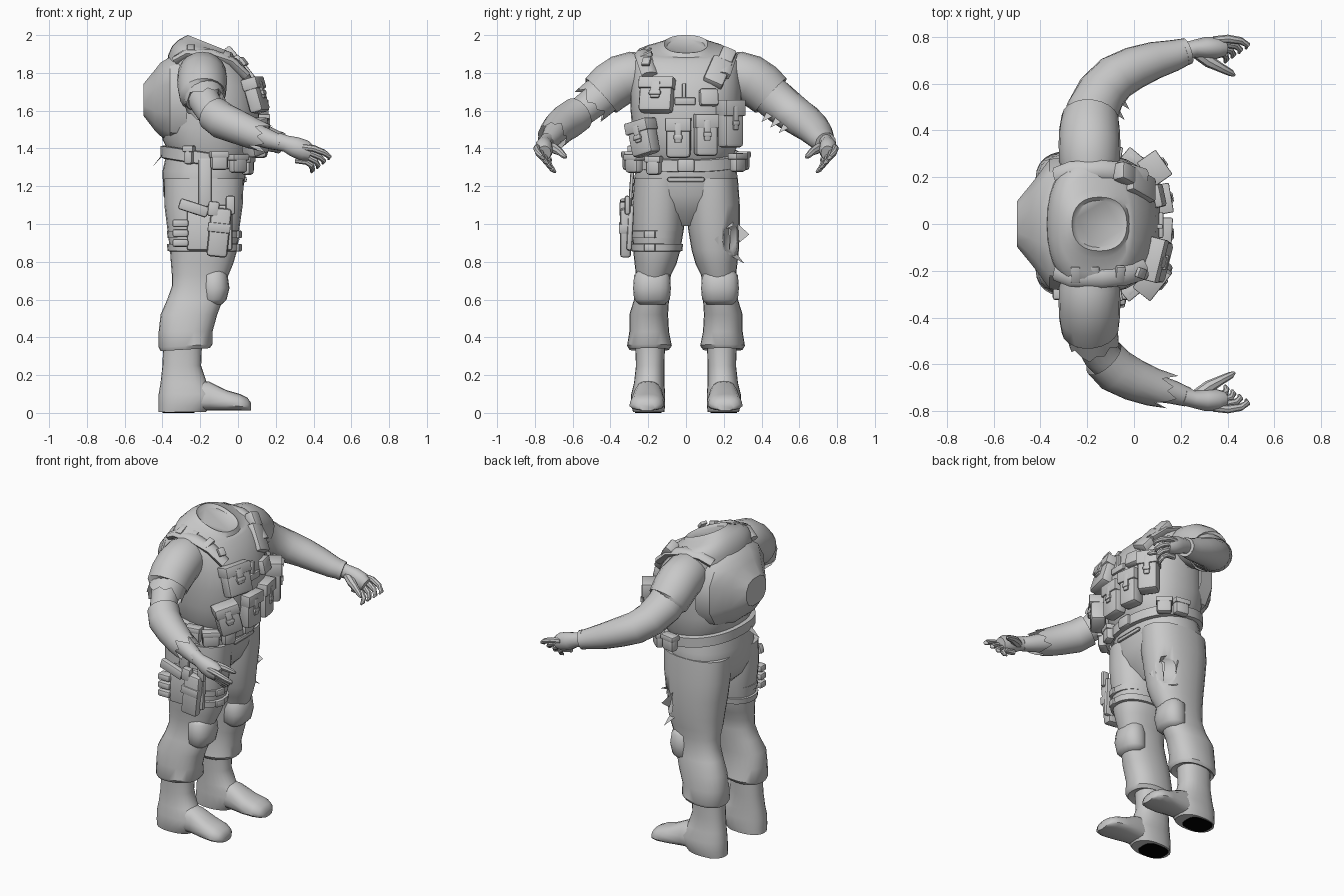
import bpy, bmesh, math
from mathutils import Vector, Matrix

def mat(name, c):
    m = bpy.data.materials.new(name)
    m.diffuse_color = (*c, 1)
    return m

GREY = mat("plain grey", (0.58, 0.58, 0.58))
BLACK = mat("sole black", (0.0, 0.0, 0.0))

def finish(bm, name, m=GREY, angle=40):
    bmesh.ops.recalc_face_normals(bm, faces=bm.faces)
    me = bpy.data.meshes.new(name)
    bm.to_mesh(me)
    bm.free()
    ob = bpy.data.objects.new(name, me)
    bpy.context.collection.objects.link(ob)
    me.materials.append(m)
    bpy.ops.object.select_all(action='DESELECT')
    ob.select_set(True)
    bpy.context.view_layer.objects.active = ob
    bpy.ops.object.shade_smooth_by_angle(angle=math.radians(angle))
    return ob

def skin(name, rings, m=GREY, caps=(True, True), angle=40):
    bm = bmesh.new()
    vs = [[bm.verts.new(p) for p in r] for r in rings]
    n = len(vs[0])
    for a, b in zip(vs, vs[1:]):
        for i in range(n):
            bm.faces.new((a[i], a[(i + 1) % n], b[(i + 1) % n], b[i]))
    for flag, r in zip(caps, (vs[0], vs[-1])):
        if flag:
            bm.faces.new(r)
    return finish(bm, name, m, angle)

def sup(t, p):
    c, s = math.cos(t), math.sin(t)
    return (math.copysign(abs(c) ** (2 / p), c), math.copysign(abs(s) ** (2 / p), s))

def loft(name, rows, s=1, p=2.3, n=24, m=GREY, **k):
    """Stacked oval rings: z, x0, x1, y0, y1, tilt."""
    rings = []
    for z, x0, x1, y0, y1, tilt in rows:
        r = []
        for i in range(n):
            u, v = sup(2 * math.pi * i / n, p)
            dx = u * (x1 - x0) / 2
            r.append(((x0 + x1) / 2 + dx, s * ((y0 + y1) / 2 + v * (y1 - y0) / 2), z + tilt * dx))
        rings.append(r)
    return skin(name, rings, m, **k)

def tube(name, pts, s=1, n=16, jag=0, flat=1, **k):
    """Round tube through x, y, z, radius points; jag makes a torn end."""
    P = [Vector((x, s * y, z)) for x, y, z, r in pts]
    rings = []
    for j, c in enumerate(P):
        t = (P[min(j + 1, len(P) - 1)] - P[max(j - 1, 0)]).normalized()
        a = t.cross(Vector((0, 0, 1))).normalized()
        b = t.cross(a)
        r = pts[j][3]
        end = j == len(P) - 1
        rings.append([c + a * (r * flat * math.cos(2 * math.pi * i / n)) + b * (r * math.sin(2 * math.pi * i / n))
                      + t * (jag * (0, 1.1, .3, -.7, .5)[i % 5] if end else 0) for i in range(n)])
    return skin(name, rings, **k)

def box(name, c, size, yaw=0, roll=0, pitch=0, bev=0.012):
    bm = bmesh.new()
    bmesh.ops.create_cube(bm, size=1)
    bmesh.ops.scale(bm, vec=size, verts=bm.verts)
    if bev:
        bmesh.ops.bevel(bm, geom=bm.edges[:], offset=bev, segments=2, affect='EDGES', profile=.5)
    M = (Matrix.Translation(c) @ Matrix.Rotation(math.radians(yaw), 4, 'Z')
         @ Matrix.Rotation(math.radians(pitch), 4, 'Y') @ Matrix.Rotation(math.radians(roll), 4, 'X'))
    bmesh.ops.transform(bm, matrix=M, verts=bm.verts)
    finish(bm, name)
    return M

def pouch(name, c, size, yaw=0, roll=0, pitch=0):
    """Pouch body with a flap, a tab and a buckle."""
    d, w, h = size
    M = box(name, c, size, yaw, roll, pitch, .02)
    for part, off, sz in (("flap", (.004, 0, h * .34), (d + .008, w + .008, h * .34)),
                          ("tab", (d / 2 + .004, 0, h * .12), (.014, w * .28, h * .5)),
                          ("buckle", (d / 2 + .008, 0, h * .02), (.016, w * .36, .025))):
        box(name + "_" + part, M @ Vector(off), sz, yaw, roll, pitch, .006)

def flap(name, a, b, c):
    bm = bmesh.new()
    bm.faces.new([bm.verts.new(p) for p in (a, b, c)])
    finish(bm, name)

# torso with vest and neck
loft("torso", [(1.36, -.37, .05, -.25, .25, -.15), (1.41, -.40, .08, -.27, .27, -.15),
               (1.50, -.41, .105, -.285, .285, -.1), (1.62, -.40, .115, -.295, .295, 0),
               (1.73, -.39, .095, -.295, .295, 0), (1.81, -.38, .06, -.29, .29, -.05),
               (1.87, -.37, .025, -.285, .285, -.12), (1.905, -.35, .0, -.265, .265, -.2),
               (1.925, -.32, -.01, -.21, .21, -.3), (1.935, -.29, -.02, -.145, .145, -.4),
               (1.953, -.265, -.03, -.115, .115, -.40), (1.94, -.25, -.05, -.10, .10, -.36)], n=32)

# back panel, ring by ring outward
back = []
for x, w, z0, z1 in ((-.27, .295, 1.42, 1.915), (-.36, .285, 1.43, 1.89), (-.41, .215, 1.46, 1.86),
                     (-.44, .175, 1.49, 1.82), (-.50, .10, 1.57, 1.745)):
    back.append([(x, w * u, (z0 + z1) / 2 + (z1 - z0) / 2 * v)
                 for u, v in [sup(math.pi / 12 + i * math.pi / 6, 2.6) for i in range(12)]])
skin("back_panel", back, angle=32)

# trousers
loft("hips", [(1.39, -.37, .04, -.25, .25, -.1), (1.28, -.40, .045, -.27, .27, 0), (1.15, -.395, .02, -.278, .278, 0),
              (1.07, -.36, -.015, -.22, .22, 0), (.99, -.28, -.09, -.10, .10, 0)], n=28)
legs = {}
for s, side in ((1, "left"), (-1, "right")):
    legs[side] = loft(side + "_trouser_leg", [
        (1.24, -.39, .03, .003, .275, 0), (1.10, -.39, .025, .003, .285, 0), (.98, -.375, .008, .010, .285, 0),
        (.86, -.36, -.005, .03, .28, 0), (.79, -.355, -.025, .05, .272, 0), (.73, -.35, -.05, .08, .265, 0), (.67, -.35, -.075, .085, .265, 0),
        (.60, -.375, -.08, .09, .275, 0), (.52, -.41, -.11, .095, .30, 0), (.43, -.42, -.135, .09, .30, 0),
        (.355, -.42, -.135, .075, .312, .06), (.335, -.41, -.15, .09, .30, .06), (.36, -.38, -.2, .12, .26, 0)], s)
    loft(side + "_knee_pad", [(.755, -.16, -.075, .11, .25, 0), (.73, -.2, -.055, .085, .275, 0),
                              (.66, -.2, -.045, .08, .28, 0), (.60, -.2, -.06, .085, .275, 0),
                              (.575, -.17, -.085, .11, .25, 0)], s, n=16, angle=60)
    # boots
    loft(side + "_boot_shaft", [(.38, -.395, -.19, .11, .27, 0), (.25, -.40, -.195, .115, .265, 0),
                                (.16, -.41, -.165, .115, .275, 0), (.10, -.42, -.11, .11, .29, 0),
                                (.04, -.42, -.14, .11, .29, 0), (.004, -.42, -.17, .115, .28, 0)], s)
    foot = []
    for x, y0, y1, top in ((-.36, .13, .27, .12), (-.25, .12, .285, .18), (-.15, .11, .29, .165),
                           (-.06, .10, .305, .12), (.01, .105, .31, .10), (.05, .125, .29, .08), (.068, .16, .255, .055)):
        foot.append([(x, s * ((y0 + y1) / 2 + u * (1 - .12 * (v + 1)) * (y1 - y0) / 2), .012 + (top - .012) * (v + 1) / 2)
                     for u, v in [sup(i * math.pi / 8, 2.6) for i in range(16)]])
    skin(side + "_boot_foot", foot)
    loft(side + "_heel_sole", [(.0, -.40, -.23, .13, .27, 0), (.005, -.40, -.23, .13, .27, 0)], s, p=3, m=BLACK)

    # arms: shoulder sleeve, forearm, hand
    tube(side + "_shoulder_sleeve", [(-.19, .20, 1.795, .11), (-.19, .27, 1.785, .13), (-.19, .34, 1.765, .132), (-.19, .40, 1.725, .13),
                                     (-.187, .45, 1.68, .123), (-.184, .455, 1.675, .10)], s, n=20)
    arm = [(-.19, .40, 1.72, .110), (-.178, .48, 1.652, .108), (-.14, .56, 1.59, .101), (-.08, .625, 1.545, .095), (0, .667, 1.512, .087),
           (.09, .70, 1.475, .076), (.17, .72, 1.446, .064), (.23, .74, 1.428, .053)]
    if s > 0:
        tube("left_sleeve", arm, s, n=20, flat=1.05)
        tube("left_cuff", [(.21, .733, 1.434, .059), (.23, .74, 1.428, .057)], s)
    else:
        tube("bare_right_arm", [(x, y, z, r * .78) for x, y, z, r in arm], s)
        tube("torn_upper_sleeve", [(-.19, .40, 1.72, .110), (-.172, .50, 1.637, .107)], s, n=20, jag=.025, caps=(False, False))
        tube("torn_lower_sleeve", [(-.13, .572, 1.582, .094), (-.08, .625, 1.545, .097), (0, .667, 1.512, .09), (.08, .697, 1.478, .082),
                                   (.12, .707, 1.464, .077)], s, n=20, jag=.045, caps=(False, False))
    tube(side + "_palm", [(.21, .735, 1.438, .046), (.255, .748, 1.425, .044), (.30, .752, 1.408, .054), (.35, .752, 1.39, .056), (.385, .75, 1.375, .042)],
         s, n=12, flat=.85)
    for i in range(4):
        x, y, z = .37 - .012 * i, .785 - .02 * i, 1.408 - .023 * i
        tube(side + "_finger_%d" % (i + 1), [(x - .03, y, z, .017), (x + .03, y + .006, z - .008, .018),
             (x + .085 - .01 * i, y - .002, z - .03, .016), (x + .115 - .018 * i, y - .02, z - .053, .013),
             (x + .108 - .018 * i, y - .035, z - .066, .006)], s, n=8)
    tube(side + "_thumb", [(.27, .73, 1.41, .026), (.32, .695, 1.398, .027), (.37, .668, 1.382, .02), (.415, .645, 1.36, .015),
                           (.43, .635, 1.352, .006)], s, n=8)

# belt and its pouches
loft("belt", [(1.31, -.39, .05, -.27, .27, -.16), (1.315, -.41, .07, -.285, .285, -.16),
              (1.375, -.41, .07, -.285, .285, -.16), (1.38, -.39, .05, -.27, .27, -.16)], n=32, angle=30)
box("belt_buckle", (.07, 0, 1.31), (.03, .09, .07))
for i, (x, y, z, w, yaw) in enumerate(((.0, .275, 1.325, .09, 50), (.0, -.275, 1.32, .10, -50), (-.10, -.305, 1.335, .09, -80),
                                       (-.10, .305, 1.335, .09, 80), (.05, -.17, 1.31, .08, -20), (-.26, -.275, 1.365, .05, -105))):
    box("belt_pouch_%d" % (i + 1), (x, y, z), (.055, w, .10), yaw, bev=.018)
    box("belt_pouch_lid_%d" % (i + 1), (x, y, z + .033), (.062, w + .008, .033), yaw, bev=.006)
box("hanging_strap", (.04, 0, 1.235), (.015, .20, .025))
flap("belt_strap_end", (-.40, -.09, 1.37), (-.40, -.05, 1.36), (-.455, -.1, 1.30))

# chest pouches
pouch("chest_pouch", (.095, -.155, 1.68), (.075, .18, .185), -14, 0, -16)
pouch("right_side_pouch", (.085, -.225, 1.455), (.09, .14, .185), -38, 14)
pouch("right_front_pouch", (.115, -.04, 1.455), (.08, .13, .21), -3)
pouch("left_front_pouch", (.11, .105, 1.47), (.085, .12, .22), 10)
pouch("left_side_pouch", (.085, .235, 1.53), (.09, .12, .25), 35)
box("small_chest_pouch", (.10, .12, 1.67), (.05, .10, .09), 12, 0, -12)
box("chest_clip", (.115, -.005, 1.65), (.02, .11, .04), bev=.006)
box("chest_tool", (.11, -.01, 1.70), (.025, .02, .09), bev=.005)
# radio and shoulder fittings
box("radio", (.02, .165, 1.80), (.07, .11, .17), 15, -28, -32)
box("radio_top", (-.04, .215, 1.885), (.06, .08, .09), 15, -28, -35)
for i, x in enumerate((-.25, -.17, -.06)):
    box("shoulder_loop_%d" % (i + 1), (x, -.215, 1.928 - .018 * i), (.04, .075, .025), 0, 22, 8 * i, .006)
box("shoulder_tag", (.03, -.21, 1.86), (.02, .045, .05), -20, 0, -40, .005)
for s, side in ((1, "left"), (-1, "right")):
    tube(side + "_shoulder_strap", [(-.33, s * .2, 1.865, .025), (-.27, s * .22, 1.902, .028), (-.14, s * .225, 1.898, .028),
                                    (-.04, s * .215, 1.862, .028), (.04, s * .19, 1.785, .028)], n=8, flat=1.7, angle=70)

# thigh holster
box("holster_drop_strap", (-.175, -.288, 1.22), (.07, .02, .26), 0, -4)
box("holster_plate", (-.15, -.295, .98), (.24, .03, .24), 0, -3)
box("holster", (-.10, -.32, .955), (.11, .06, .26), 0, 0, 6, .018)
box("holster_band", (-.10, -.325, .98), (.12, .062, .05), 0, 0, 6, .006)
box("sidearm_grip", (-.235, -.33, 1.085), (.16, .04, .06), 0, 0, 18)
box("sidearm_slide", (-.13, -.33, 1.08), (.06, .045, .08), 0, 0, 6)
box("holster_clip", (-.04, -.31, 1.10), (.05, .03, .1))
for i in range(3):
    box("thigh_round_%d" % (i + 1), (-.305, -.295, .90 + .052 * i), (.085, .06, .042), 0, bev=.012)
for i, z in enumerate((.875, .945)):
    loft("thigh_strap_%d" % (i + 1), [(z - .022, -.35, -.01, .04, .275, 0), (z - .018, -.372, .01, .02, .29, 0),
                                      (z + .018, -.377, .014, .015, .292, 0), (z + .022, -.35, -.01, .04, .275, 0)], -1, angle=30)
    box("thigh_strap_buckle_%d" % (i + 1), (.0, -.19, z), (.03, .06, .04), -15, bev=.006)

# hole worn through the left thigh
bm = bmesh.new()
bmesh.ops.create_uvsphere(bm, u_segments=9, v_segments=6, radius=1,
                          matrix=Matrix.Translation((-.035, .262, .915)) @ Matrix.Rotation(.75, 4, 'Z') @ Matrix.Diagonal((.05, .09, .095, 1)))
cutter = finish(bm, "thigh_hole_cutter")
cutter.hide_render = True
cutter.hide_viewport = True
cut = legs["left"].modifiers.new("thigh_hole", 'BOOLEAN')
cut.operation, cut.object, cut.solver = 'DIFFERENCE', cutter, 'EXACT'

# torn cloth on the left thigh and arm
for i, (a, b, c) in enumerate((((-.10, .275, 1.0), (-.08, .28, .90), (-.06, .335, .945)),
                               ((-.05, .25, 1.02), (-.02, .20, .97), (.005, .25, .99)),
                               ((-.01, .20, .96), (-.02, .20, .85), (.008, .15, .92)),
                               ((-.05, .22, .84), (-.11, .27, .84), (-.06, .31, .79)),
                               ((-.02, .225, .98), (-.03, .24, .97), (-.035, .23, .84)))):
    flap("thigh_tear_%d" % (i + 1), a, b, c)
for i in range(3):
    x, y, z = -.11 + .02 * i, .43 + .045 * i, 1.60 - .03 * i
    flap("arm_tear_%d" % (i + 1), (x, y, z), (x + .01, y + .05, z - .02), (x + .05, y - .03, z - .06))
